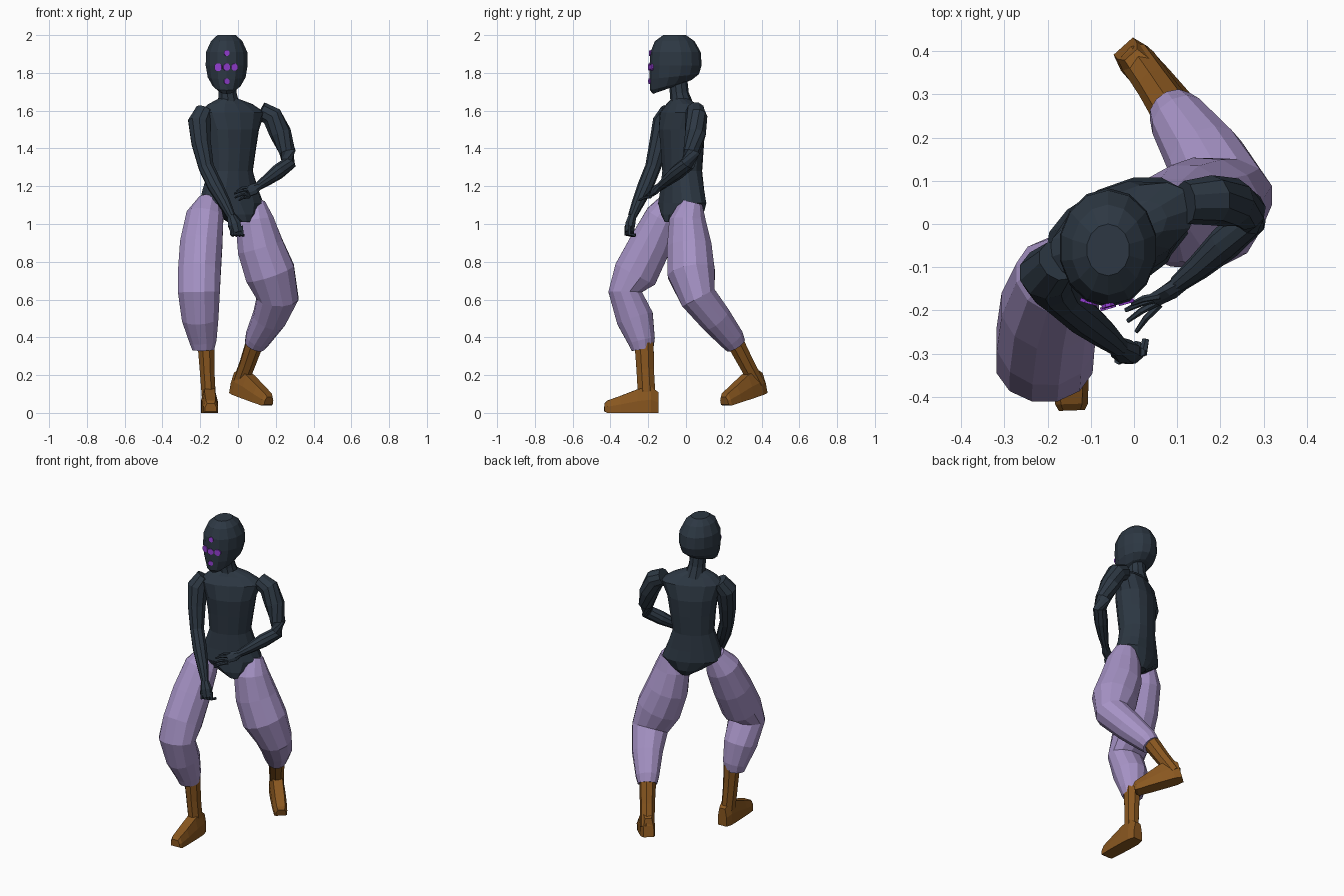
import bpy, bmesh, math
from mathutils import Vector, Matrix


def material(name, rgb):
    m = bpy.data.materials.new(name)
    m.diffuse_color = (*rgb, 1)
    return m


DARK = material("dark slate", (0.026, 0.039, 0.056))
LILAC = material("lilac cloth", (0.38, 0.29, 0.56))
LEATHER = material("brown leather", (0.25, 0.095, 0.014))
VIOLET = material("violet", (0.30, 0.05, 0.66))


def loft(name, rings, mat):
    """Skin a list of equal-length point rings and cap both ends."""
    bm = bmesh.new()
    vs = [[bm.verts.new(p) for p in r] for r in rings]
    n = len(vs[0])
    for a, b in zip(vs, vs[1:]):
        for i in range(n):
            j = (i + 1) % n
            bm.faces.new((a[i], a[j], b[j], b[i]))
    bm.faces.new(vs[0][::-1])
    bm.faces.new(vs[-1])
    bmesh.ops.recalc_face_normals(bm, faces=bm.faces)
    me = bpy.data.meshes.new(name)
    bm.to_mesh(me)
    bm.free()
    me.materials.append(mat)
    ob = bpy.data.objects.new(name, me)
    bpy.context.collection.objects.link(ob)
    return ob


def angles(n):
    return [2 * math.pi * (i + 0.5) / n for i in range(n)]


def tube(name, path, mat, n=8, ref=(1, 0, 0)):
    """Path of (x, y, z, r) or (x, y, z, r_side, r_depth), rings square to the path."""
    pts = [Vector(p[:3]) for p in path]
    rings = []
    for k, p in enumerate(path):
        t = (pts[min(k + 1, len(pts) - 1)] - pts[max(k - 1, 0)]).normalized()
        u = Vector(ref)
        u = (u - t * u.dot(t)).normalized()
        v = t.cross(u)
        rings.append([pts[k] + u * p[3] * math.cos(a) + v * p[-1] * math.sin(a)
                      for a in angles(n)])
    return loft(name, rings, mat)


def stack(name, rows, mat, n=12, yaw=0.0, power=1.0):
    """Rows of (z, cx, cy, rx, ry, slope): level rings, slope lifts the back."""
    def f(c):
        return math.copysign(abs(c) ** power, c)
    rot = Matrix.Rotation(math.radians(yaw), 3, 'Z')
    rings = []
    for z, cx, cy, rx, ry, s in rows:
        ring = []
        for a in angles(n):
            y = ry * f(math.sin(a))
            ring.append(rot @ Vector((rx * f(math.cos(a)), y, s * y)) + Vector((cx, cy, z)))
        rings.append(ring)
    return loft(name, rings, mat)


# torso, turned with the right shoulder forward
stack("torso", [
    (1.665, -0.052, -0.03, 0.05, 0.045, 0),
    (1.635, -0.04, -0.025, 0.125, 0.06, 0),
    (1.59, -0.03, -0.022, 0.185, 0.09, 0),
    (1.50, -0.033, -0.022, 0.15, 0.11, 0),
    (1.40, -0.035, -0.02, 0.135, 0.105, 0),
    (1.28, -0.04, -0.02, 0.122, 0.098, 0),
    (1.18, -0.04, -0.02, 0.155, 0.103, 0),
    (1.11, -0.035, -0.02, 0.18, 0.11, 0),
    (1.05, -0.01, -0.02, 0.105, 0.11, 0),
    (1.01, 0.005, -0.025, 0.045, 0.095, 0)], DARK, 14, 26, 0.9)

# neck and head
tube("neck", [(-0.05, -0.02, 1.62, 0.062), (-0.055, -0.035, 1.69, 0.05),
              (-0.06, -0.045, 1.78, 0.05)], DARK, 10)
head = stack("head", [
    (2.0, -0.06, -0.06, 0.05, 0.06, 0),
    (1.968, -0.06, -0.06, 0.085, 0.105, 0),
    (1.91, -0.06, -0.055, 0.112, 0.133, 0),
    (1.84, -0.06, -0.055, 0.114, 0.138, 0),
    (1.78, -0.06, -0.062, 0.103, 0.13, 0.1),
    (1.735, -0.06, -0.08, 0.075, 0.11, 0.25),
    (1.715, -0.06, -0.10, 0.048, 0.075, 0.35)], DARK, 14)

# face marks: thin plates set on the face in a cross
bpy.context.view_layer.update()
for x, z, r in [(-0.06, 1.905, 0.016), (-0.105, 1.83, 0.022), (-0.06, 1.83, 0.02),
                (-0.018, 1.83, 0.02), (-0.06, 1.755, 0.016)]:
    hit, p, nor, _ = head.ray_cast(Vector((x, -1, z)), Vector((0, 1, 0)))
    a, b = p - nor * 0.004, p + nor * 0.004
    tube("face_mark", [(*a, r), (*b, r)], VIOLET, 8)

# arms
tube("right_arm", [
    (-0.175, -0.085, 1.60, 0.05), (-0.205, -0.115, 1.54, 0.062), (-0.195, -0.14, 1.43, 0.054),
    (-0.168, -0.175, 1.30, 0.042), (-0.12, -0.215, 1.20, 0.042), (-0.07, -0.255, 1.11, 0.033),
    (-0.035, -0.285, 1.04, 0.023)], DARK, 10)
tube("left_arm", [
    (0.12, 0.05, 1.60, 0.05), (0.18, 0.055, 1.57, 0.058), (0.225, 0.05, 1.48, 0.058),
    (0.262, 0.03, 1.38, 0.045), (0.268, 0.01, 1.32, 0.04), (0.21, -0.045, 1.275, 0.04),
    (0.15, -0.10, 1.23, 0.03), (0.10, -0.14, 1.195, 0.021)], DARK, 10, (0, 0, 1))

# right hand: closed fist with curled fingers
tube("right_fist", [(-0.037, -0.283, 1.045, 0.022), (-0.02, -0.295, 1.0, 0.037, 0.028),
                    (-0.008, -0.30, 0.955, 0.032, 0.026)], DARK, 8)
for i in range(4):
    x = -0.037 + 0.018 * i
    y = -0.315 + 0.006 * i
    tube("right_finger", [(x, y, 0.99, 0.01), (x + 0.004, y - 0.002, 0.945, 0.01),
                          (x + 0.01, y + 0.03, 0.94, 0.009)], DARK, 6)

# left hand: palm with spread fingers
tube("left_palm", [(0.11, -0.135, 1.2, 0.02), (0.085, -0.155, 1.185, 0.032, 0.018),
                   (0.05, -0.175, 1.17, 0.03, 0.014)], DARK, 8, (0, 0.5, 1))
for dy, dz, reach in [(0.01, 0.025, 0.055), (-0.005, 0.01, 0.07), (-0.03, -0.01, 0.065),
                      (-0.055, -0.025, 0.045)]:
    tube("left_finger", [(0.06, -0.17 + dy * 0.3, 1.17 + dz, 0.009),
                         (0.05 - reach * 0.5, -0.18 + dy * 0.7, 1.165 + dz, 0.008),
                         (0.05 - reach, -0.195 + dy, 1.15 + dz, 0.005)], DARK, 6)

# baggy trouser legs
tube("right_trouser_leg", [
    (-0.15, -0.075, 1.125, 0.06), (-0.175, -0.12, 1.04, 0.102, 0.098),
    (-0.195, -0.19, 0.89, 0.116, 0.115), (-0.205, -0.268, 0.735, 0.117, 0.122),
    (-0.207, -0.322, 0.64, 0.115, 0.092), (-0.20, -0.27, 0.50, 0.1, 0.102),
    (-0.185, -0.235, 0.38, 0.074, 0.074), (-0.184, -0.23, 0.335, 0.06)], LILAC, 12)
tube("left_trouser_leg", [
    (0.085, 0.03, 1.115, 0.06), (0.088, 0.008, 1.02, 0.105, 0.1),
    (0.118, 0.018, 0.88, 0.127, 0.122), (0.17, 0.028, 0.74, 0.137, 0.13),
    (0.21, 0.065, 0.61, 0.113, 0.1), (0.165, 0.155, 0.50, 0.092, 0.088),
    (0.105, 0.24, 0.395, 0.07), (0.09, 0.262, 0.36, 0.058)], LILAC, 12)

# boots: shaft tube plus a wedge-shaped foot
FOOT = [(0, 0.0, 0.11, 0.03), (0.04, 0.0, 0.14, 0.042), (0.11, 0.0, 0.125, 0.043),
        (0.2, 0.0, 0.09, 0.042), (0.27, 0.0, 0.065, 0.038), (0.285, 0.008, 0.05, 0.03)]


def boot(side, shaft, heel, yaw, pitch):
    tube(side + "_boot_shaft", shaft, LEATHER, 8)
    m = (Matrix.Translation(heel) @ Matrix.Rotation(math.radians(yaw), 4, 'Z')
         @ Matrix.Rotation(math.radians(pitch), 4, 'X'))
    loft(side + "_boot_foot", [
        [m @ Vector(c) for c in ((-w, -d, lo), (w, -d, lo), (w, -d, (lo + hi) / 2),
                                 (w * 0.65, -d, hi), (-w * 0.65, -d, hi), (-w, -d, (lo + hi) / 2))]
        for d, lo, hi, w in FOOT], LEATHER)


boot("right", [(-0.17, -0.222, 0.37, 0.048, 0.055), (-0.164, -0.216, 0.23, 0.042, 0.05),
               (-0.155, -0.208, 0.09, 0.04, 0.05)], (-0.154, -0.147, 0.0), 2, 0)
boot("left", [(0.093, 0.255, 0.385, 0.05), (0.05, 0.32, 0.26, 0.044),
              (0.008, 0.38, 0.15, 0.042)], (-0.025, 0.412, 0.105), 42, 14)
